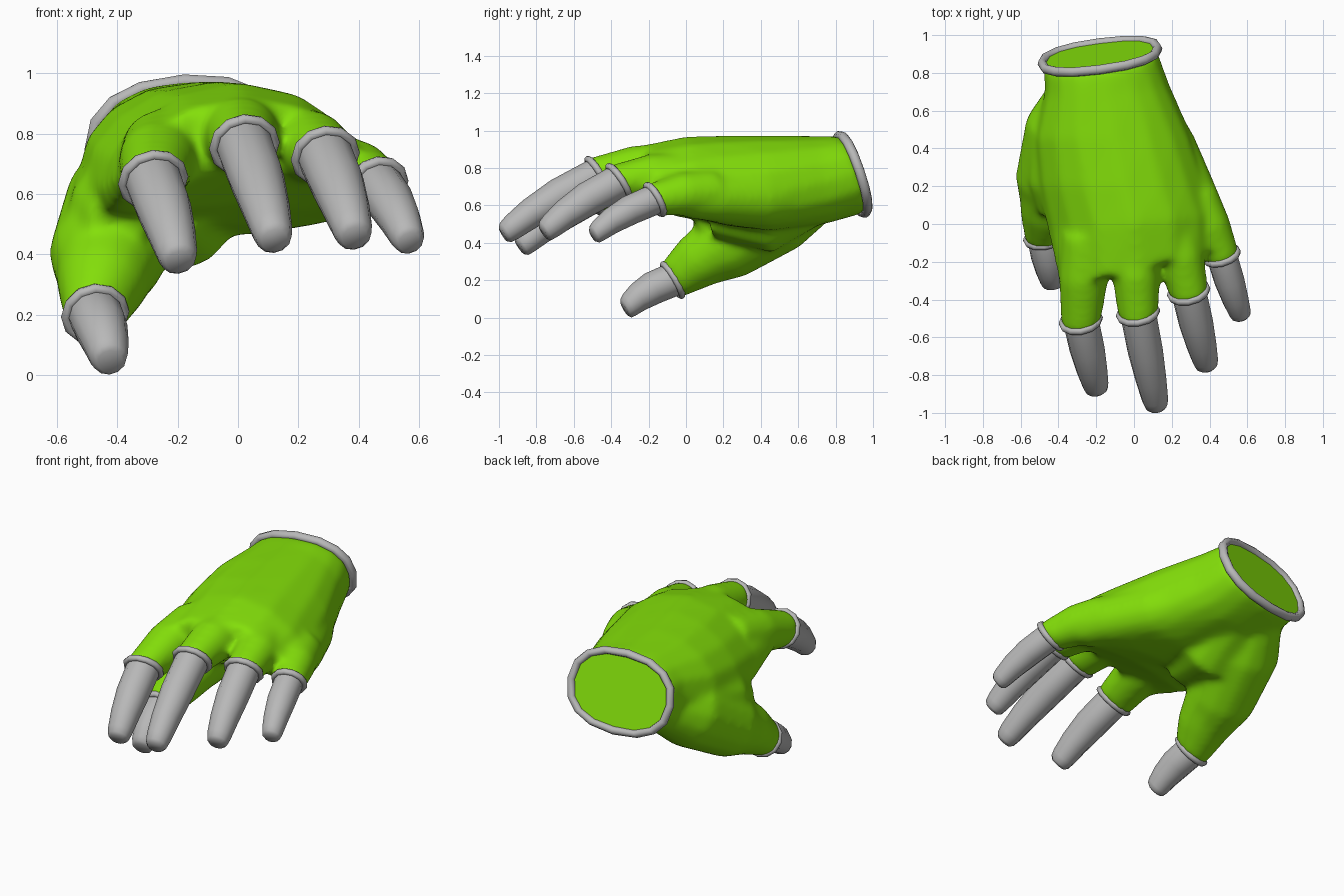
import bpy, bmesh, math
from mathutils import Vector

if "Cube" in bpy.data.objects:
    bpy.data.objects.remove(bpy.data.objects["Cube"])


def material(name, rgb):
    m = bpy.data.materials.new(name)
    m.diffuse_color = (*rgb, 1)
    m.use_nodes = True
    m.node_tree.nodes["Principled BSDF"].inputs["Base Color"].default_value = m.diffuse_color
    return m


GREEN = material("glove_green", (0.23, 0.74, 0.003))
GREY = material("soft_grey", (0.48, 0.48, 0.48))


def loft(bm, rings, closed=False):
    """Skin rings of points; cap the ends unless the loop is closed."""
    rows = [[bm.verts.new(p) for p in r] for r in rings]
    n = len(rows[0])
    for a, b in zip(rows, rows[1:] + (rows[:1] if closed else [])):
        for i in range(n):
            j = (i + 1) % n
            bm.faces.new((a[i], a[j], b[j], b[i]))
    if not closed:
        bm.faces.new(rows[0])
        bm.faces.new(rows[-1])


def circle(c, normal, r, sides):
    normal = normal.normalized()
    u = Vector((1, 0, 0))
    u = (u - normal * u.dot(normal)).normalized()
    v = normal.cross(u)
    angles = [2 * math.pi * i / sides for i in range(sides)]
    return [c + u * r * math.cos(a) + v * r * math.sin(a) for a in angles]


def tube(bm, spine, sides=14):
    pts = [Vector(p) for p, r in spine]
    rings = []
    for i, (p, r) in enumerate(spine):
        t = pts[min(i + 1, len(pts) - 1)] - pts[max(i - 1, 0)]
        rings.append(circle(pts[i], t, r, sides))
    loft(bm, rings)


def band(bm, path, r):
    """Round trim following a closed path."""
    c = sum(path, Vector()) / len(path)
    normal = (path[0] - c).cross(path[len(path) // 4] - c).normalized()
    rings = []
    for p in path:
        out = (p - c).normalized()
        rings.append([p + out * r * math.cos(a) + normal * r * 1.1 * math.sin(a)
                      for a in (math.tau * k / 8 for k in range(8))])
    loft(bm, rings, True)


def finish(bm, name, mat, angle=50):
    bmesh.ops.recalc_face_normals(bm, faces=bm.faces)
    me = bpy.data.meshes.new(name)
    bm.to_mesh(me)
    bm.free()
    ob = bpy.data.objects.new(name, me)
    bpy.context.collection.objects.link(ob)
    me.materials.append(mat)
    bpy.ops.object.select_all(action="DESELECT")
    ob.select_set(True)
    bpy.context.view_layer.objects.active = ob
    bpy.ops.object.shade_smooth_by_angle(angle=math.radians(angle))
    return ob


def section(y, skew, tilt, x0, x1, top, bottom, arch, roll=0.0, n=16):
    """Boxy oval across the hand, arched down towards its edges."""
    xm, zm, hx, hz = (x0 + x1) / 2, (top + bottom) / 2, (x1 - x0) / 2, (top - bottom) / 2
    pts = []
    for i in range(n):
        a = math.tau * i / n
        c, s = math.cos(a), math.sin(a)
        dx = hx * math.copysign(abs(c) ** 0.85, c)
        dz = hz * math.copysign(abs(s) ** 0.85, s)
        pts.append(Vector((xm + dx, y + skew * dx - tilt * dz,
                           zm + dz - arch * dx * dx + roll * dx)))
    return pts


# name: knuckle, knuckle radius, cuff centre, fingertip, cuff radius
FINGERS = {
    "index": ((-0.25, -0.05, 0.755), 0.135, (-0.283, -0.505, 0.65), (-0.195, -0.89, 0.38), 0.1),
    "middle": ((0.0, -0.05, 0.805), 0.13, (0.02, -0.465, 0.765), (0.122, -0.98, 0.45), 0.1),
    "ring": ((0.2, 0.02, 0.76), 0.125, (0.288, -0.352, 0.73), (0.388, -0.765, 0.46), 0.098),
    "little": ((0.32, 0.15, 0.67), 0.125, (0.462, -0.16, 0.635), (0.57, -0.5, 0.445), 0.086),
    "thumb": ((-0.43, 0.2, 0.385), 0.18, (-0.475, -0.065, 0.205), (-0.425, -0.33, 0.05), 0.096),
}

# Glove body: palm, thumb root and finger sleeves fused into one skin
wrist = section(0.885, 0.13, 0.34, -0.48, 0.12, 0.97, 0.56, 0, 0.06)
glove = bmesh.new()
loft(glove, [
    wrist,
    section(0.72, 0.08, 0.1, -0.475, 0.185, 0.972, 0.50, 0.1),
    section(0.45, 0, 0, -0.53, 0.315, 0.975, 0.46, 0.3),
    section(0.20, 0, 0, -0.51, 0.40, 0.975, 0.50, 0.5),
    section(0.00, 0.1, 0, -0.455, 0.46, 0.97, 0.57, 0.75),
    section(-0.24, 0.25, 0, -0.39, 0.45, 0.92, 0.68, 0.8),
])

# Thumb root, ball of the thumb, web and outer edge of the hand
tube(glove, [((-0.27, 0.78, 0.70), 0.13), ((-0.365, 0.5, 0.56), 0.215),
             ((-0.44, 0.22, 0.385), 0.192), ((-0.465, 0.05, 0.28), 0.13)])
tube(glove, [((-0.18, 0.72, 0.68), 0.16), ((-0.2, 0.42, 0.53), 0.19),
             ((-0.24, 0.15, 0.56), 0.13)])
tube(glove, [((-0.36, 0.4, 0.58), 0.2), ((-0.41, 0.2, 0.54), 0.155),
             ((-0.4, 0.05, 0.50), 0.1)])
tube(glove, [((0.04, 0.7, 0.66), 0.12), ((0.18, 0.4, 0.64), 0.155),
             ((0.31, 0.15, 0.645), 0.135), ((0.38, 0.0, 0.64), 0.11)])

for name, (k, kr, c, tip, r) in FINGERS.items():
    k, c, tip = Vector(k), Vector(c), Vector(tip)
    d = (tip - c).normalized()
    middle = k.lerp(c, 0.55) + Vector((0, 0, 0.01))
    loft(glove, [circle(k, c - k, kr, 14),
                 circle(middle, c - k, (kr + r) / 2 + 0.013, 14),
                 circle(c + d * 0.018, d, r + 0.01, 14)])

    # Bare finger with a slight bend and a blunt tip
    fb = bmesh.new()
    length = (tip - c).length
    lift = Vector((0, -0.35, 1)).normalized() * 0.02
    rings = []
    for t, s, b in ((-0.05, 0.9, 0), (0.05, 0.95, 0.1), (0.4, 0.93, 0.8), (0.7, 0.81, 0.7),
                    (0.9, 0.69, 0.1), (0.97, 0.6, -0.2), (1.0, 0.44, -0.3)):
        rings.append(circle(c + d * length * t + lift * b, d, r * s, 12))
    loft(fb, rings)
    finish(fb, name + "_finger" if name != "thumb" else "thumb", GREY, 60)

    # Sleeve trim
    cb = bmesh.new()
    band(cb, circle(c + d * 0.008, d, r + 0.002, 12), 0.017)
    finish(cb, name + "_cuff", GREY, 60)

body = finish(glove, "glove", GREEN)
rm = body.modifiers.new("fuse", "REMESH")
rm.mode = "VOXEL"
rm.voxel_size = 0.016
rm.use_smooth_shade = True
sm = body.modifiers.new("soften", "SMOOTH")
sm.factor = 0.5
sm.iterations = 22

# Wrist trim and flat closing plate
wb = bmesh.new()
band(wb, section(0.888, 0.13, 0.34, -0.486, 0.126, 0.974, 0.558, 0, 0.06), 0.024)
finish(wb, "wrist_cuff", GREY, 60)
pb = bmesh.new()
loft(pb, [[p + Vector((0, dy, 0)) for p in wrist] for dy in (0.0, 0.008)])
finish(pb, "wrist_plate", GREEN, 30)
